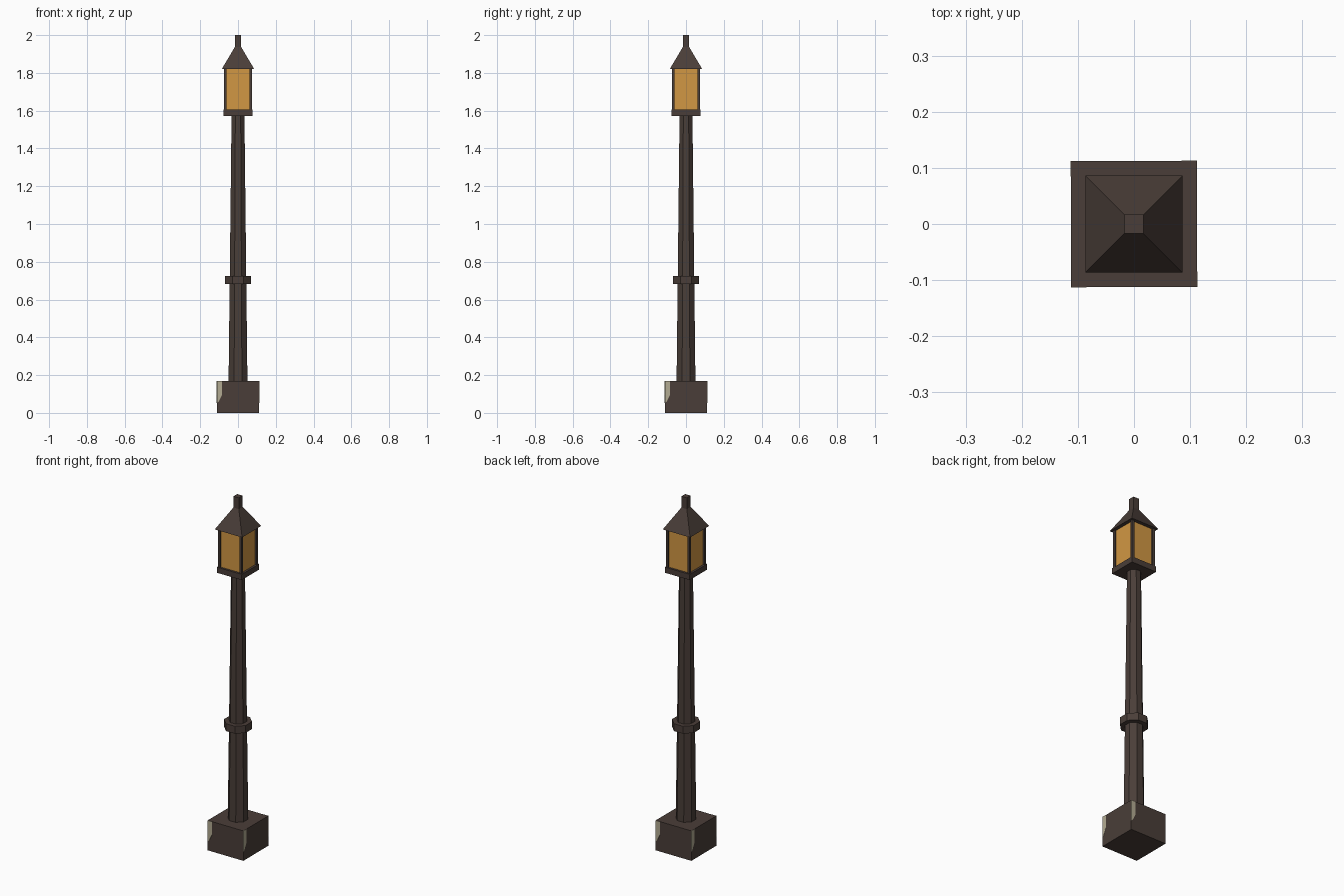
import bpy, bmesh, math
from mathutils import Matrix

cube = bpy.data.objects.get("Cube")
if cube:
    bpy.data.objects.remove(cube, do_unlink=True)


def make_material(name, rgb):
    mat = bpy.data.materials.new(name)
    mat.use_nodes = True
    mat.diffuse_color = (*rgb, 1)
    bsdf = mat.node_tree.nodes["Principled BSDF"]
    bsdf.inputs["Base Color"].default_value = (*rgb, 1)
    bsdf.inputs["Roughness"].default_value = 0.9
    return mat


iron = make_material("dark brown iron", (0.068, 0.048, 0.040))
amber = make_material("amber glass", (0.64, 0.31, 0.057))
pale = make_material("pale stone", (0.45, 0.41, 0.29))


def add_object(name, bm, mat):
    bmesh.ops.recalc_face_normals(bm, faces=bm.faces)
    mesh = bpy.data.meshes.new(name)
    bm.to_mesh(mesh)
    bm.free()
    mesh.materials.append(mat)
    obj = bpy.data.objects.new(name, mesh)
    bpy.context.collection.objects.link(obj)
    return obj


def prism(name, sides, half_low, half_high, z_low, z_high, mat, x=0, y=0):
    """Upright tapered prism with a flat side to the front; sizes are half widths."""
    bm = bmesh.new()
    to_corner = 1 / math.cos(math.pi / sides)
    bmesh.ops.create_cone(bm, cap_ends=True, segments=sides,
                          radius1=half_low * to_corner, radius2=half_high * to_corner,
                          depth=z_high - z_low)
    bmesh.ops.rotate(bm, verts=bm.verts, matrix=Matrix.Rotation(math.pi / sides, 3, "Z"))
    bmesh.ops.translate(bm, verts=bm.verts, vec=(x, y, (z_low + z_high) / 2))
    return add_object(name, bm, mat)


# Footing, post and collar
prism("base_block", 4, 0.112, 0.112, 0, 0.17, iron)
prism("post", 8, 0.050, 0.034, 0.16, 1.58, iron)
prism("collar", 8, 0.068, 0.068, 0.683, 0.725, iron)

# Lantern
prism("lantern_floor", 4, 0.078, 0.078, 1.573, 1.605, iron)
prism("lantern_glass", 4, 0.066, 0.066, 1.60, 1.82, amber)
for x_sign, x_name in ((-1, "right"), (1, "left")):
    for y_sign, y_name in ((-1, "front"), (1, "back")):
        prism(f"lantern_corner_{y_name}_{x_name}", 4, 0.007, 0.007, 1.60, 1.825, iron,
              x_sign * 0.067, y_sign * 0.067)

# Roof and finial
prism("lantern_roof", 4, 0.086, 0.012, 1.82, 1.945, iron)
prism("finial", 4, 0.017, 0.017, 1.936, 2.0, iron)

# Worn pale patch along the top corner of each side of the footing
patch = [(-0.112, 0.17), (-0.112, 0.052), (-0.102, 0.06), (-0.085, 0.095), (-0.085, 0.17)]
for i, side in enumerate(("front", "left", "back", "right")):
    bm = bmesh.new()
    face = bm.faces.new([bm.verts.new((x, -0.111, z)) for x, z in patch])
    grown = bmesh.ops.extrude_face_region(bm, geom=[face])["geom"]
    bmesh.ops.translate(bm, vec=(0, -0.002, 0),
                        verts=[v for v in grown if isinstance(v, bmesh.types.BMVert)])
    bmesh.ops.rotate(bm, verts=bm.verts, matrix=Matrix.Rotation(i * math.pi / 2, 3, "Z"))
    add_object(f"worn_patch_{side}", bm, pale)
